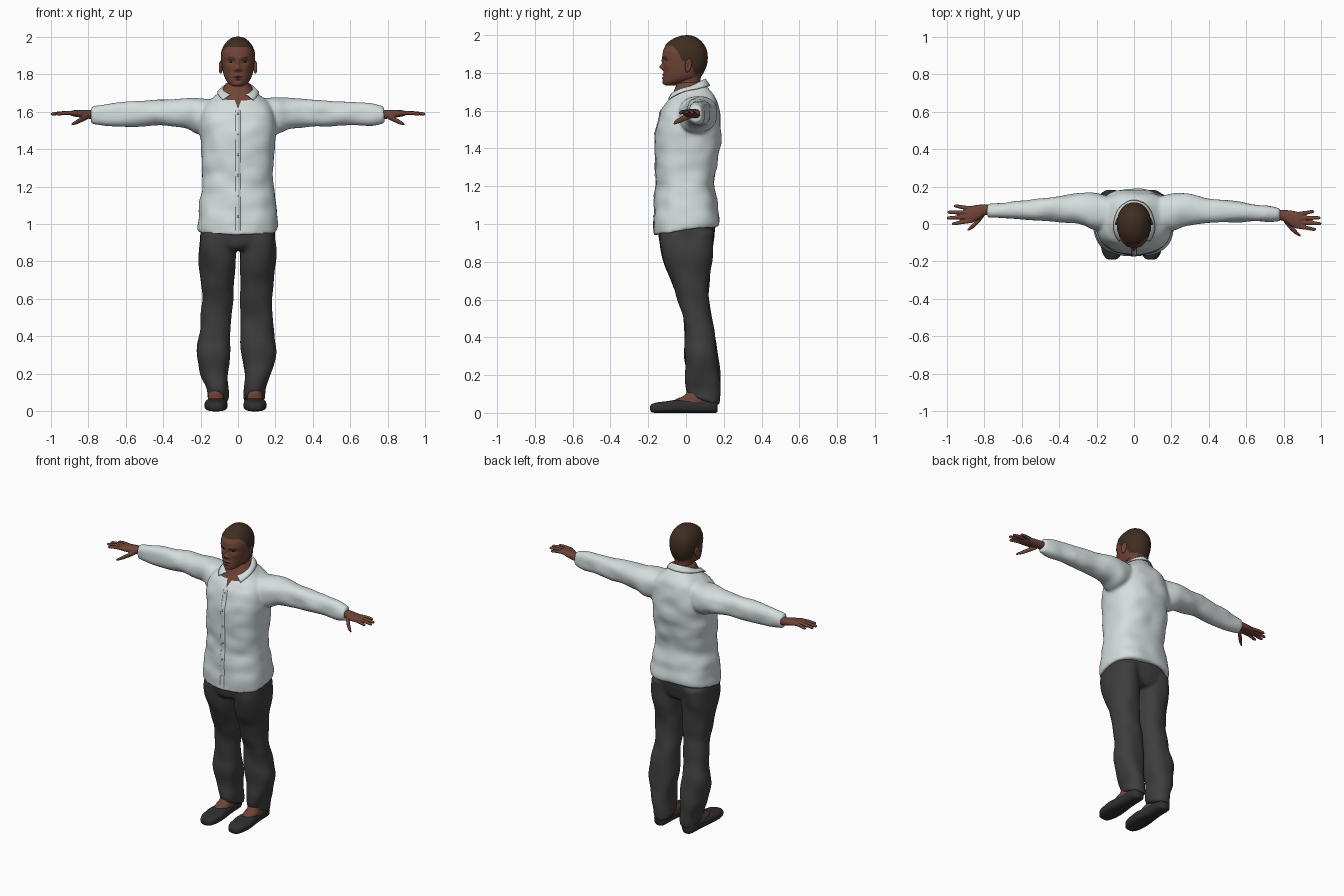
import bpy, bmesh, math
from mathutils import Vector, noise
from mathutils.bvhtree import BVHTree

if "Cube" in bpy.data.objects:
    bpy.data.objects.remove(bpy.data.objects["Cube"])


def material(name, r, g, b):
    m = bpy.data.materials.new(name)
    m.diffuse_color = (r, g, b, 1)
    m.use_nodes = True
    m.node_tree.nodes["Principled BSDF"].inputs["Base Color"].default_value = m.diffuse_color
    return m


SHIRT = material("pale shirt cloth", 0.66, 0.73, 0.73)
TROUSER = material("charcoal trouser cloth", 0.048, 0.048, 0.048)
SKIN = material("brown skin", 0.16, 0.058, 0.038)
HAIR = material("dark brown hair", 0.05, 0.026, 0.015)
SHOE = material("black leather", 0.03, 0.029, 0.029)
LIPS = material("dark lips", 0.11, 0.036, 0.028)
EYE = material("eye white", 0.4, 0.36, 0.33)
IRIS = material("dark iris", 0.01, 0.007, 0.005)
BUTTON = material("grey button", 0.35, 0.37, 0.38)


def finish(name, bm, *mats):
    bmesh.ops.recalc_face_normals(bm, faces=bm.faces[:])
    me = bpy.data.meshes.new(name)
    bm.to_mesh(me)
    bm.free()
    for m in mats:
        me.materials.append(m)
    me.shade_smooth()
    ob = bpy.data.objects.new(name, me)
    bpy.context.collection.objects.link(ob)
    return ob


def spline(secs, i, t):
    # Catmull-Rom value between section i and i + 1
    p0, p1 = secs[max(i - 1, 0)], secs[i]
    p2, p3 = secs[i + 1], secs[min(i + 2, len(secs) - 1)]
    return [0.5 * (2 * b + (c - a) * t + (2 * a - 5 * b + 4 * c - d) * t * t
                   + (3 * b - a - 3 * c + d) * t ** 3) for a, b, c, d in zip(p0, p1, p2, p3)]


def loft(bm, axis, secs, n=32, sub=5, p=2.3):
    # sections: position on axis, two centres, two half-widths
    rows = [spline(secs, i, k / sub) for i in range(len(secs) - 1) for k in range(sub)] + [secs[-1]]
    rings = []
    for t, a, b, ra, rb in rows:
        ring = []
        for j in range(n):
            w = 2 * math.pi * j / n
            c, s = math.cos(w), math.sin(w)
            u = a + ra * math.copysign(abs(c) ** (2 / p), c)
            v = b + rb * math.copysign(abs(s) ** (2 / p), s)
            ring.append(bm.verts.new({'z': (u, v, t), 'x': (t, u, v), 'y': (u, t, v)}[axis]))
        rings.append(ring)
    for r, q in zip(rings, rings[1:]):
        for j in range(n):
            bm.faces.new((r[j], r[(j + 1) % n], q[(j + 1) % n], q[j]))
    bm.faces.new(rings[0])
    bm.faces.new(rings[-1])


def fuse(ob, voxel, smooth, amp=0, freq=(1, 1, 1)):
    # weld overlapping volumes, relax the seams, add soft cloth folds
    bpy.context.view_layer.objects.active = ob
    m = ob.modifiers.new("weld", 'REMESH')
    m.mode, m.voxel_size = 'VOXEL', voxel
    bpy.ops.object.modifier_apply(modifier=m.name)
    m = ob.modifiers.new("relax", 'SMOOTH')
    m.factor, m.iterations = 0.5, smooth
    bpy.ops.object.modifier_apply(modifier=m.name)
    if amp:
        moves = [v.normal * amp * noise.noise(Vector(a * b for a, b in zip(v.co, freq))) for v in ob.data.vertices]
        for v, d in zip(ob.data.vertices, moves):
            v.co += d
    ob.data.shade_smooth()


def tree(ob):
    return BVHTree.FromPolygons([v.co for v in ob.data.vertices], [p.vertices[:] for p in ob.data.polygons])


def front_y(bvh, x, z):
    return bvh.ray_cast(Vector((x, -1, z)), Vector((0, 1, 0)))[0].y


# shirt: torso and both sleeves welded
bm = bmesh.new()
torso = [(0.965, -.17, .175, .213), (1.0, -.172, .178, .215), (1.1, -.163, .165, .206), (1.2, -.158, .15, .19),
         (1.3, -.16, .165, .19), (1.4, -.162, .178, .196), (1.5, -.157, .185, .202), (1.58, -.14, .18, .2),
         (1.64, -.108, .167, .175), (1.68, -.078, .147, .13), (1.72, -.056, .115, .08), (1.75, -.05, .1, .062)]
loft(bm, 'z', [(z, 0, (f + b) / 2, w, (b - f) / 2) for z, f, b, w in torso], 64, 5, 2.5)
for v in bm.verts:  # hem hangs lower at the front
    v.co.z += 0.14 * v.co.y * min(1, max(0, (1.15 - v.co.z) / 0.17))
sleeve = [(.08, .05, 1.59, .08, .08), (.2, .062, 1.577, .1, .097), (.28, .075, 1.59, .085, .081),
          (.4, .072, 1.592, .068, .07), (.5, .067, 1.589, .059, .067), (.6, .063, 1.586, .05, .064),
          (.7, .057, 1.584, .042, .056), (.775, .052, 1.583, .035, .046), (.782, .052, 1.583, .033, .044)]
for s in (-1, 1):
    loft(bm, 'x', [(s * x, y + (.018 * x / .8 if s < 0 else 0), z, a, b) for x, y, z, a, b in sleeve], 40)
shirt = finish("shirt", bm, SHIRT, SKIN)
fuse(shirt, 0.009, 6, 0.009, (9, 9, 13))
bm = bmesh.new()  # cut the open neck as clean skin-coloured faces
bm.from_mesh(shirt.data)
for co, no in (((0, 0, 1.615), (1, 0, -.38)), ((0, 0, 1.615), (-1, 0, -.38)), ((0, 0, 1.705), (0, -.5, 1))):
    near = [f for f in bm.faces if f.calc_center_median().z > 1.6 and abs(f.calc_center_median().x) < .12]
    geom = near + list({e for f in near for e in f.edges}) + list({v for f in near for v in f.verts})
    bmesh.ops.bisect_plane(bm, geom=geom, plane_co=co, plane_no=no)
for f in bm.faces:
    c = f.calc_center_median()
    vee = c.y < 0 and c.z > 1.615 and abs(c.x) < .38 * (c.z - 1.615)
    f.material_index = int(vee or (c.z > 1.705 + .5 * c.y and abs(c.x) < .1))
    f.smooth = True
bm.to_mesh(shirt.data)
bm.free()
body = tree(shirt)

# collar folded over around the neck
bm = bmesh.new()
rows = []
for i in range(49):
    w = math.radians(-156 + 312 * i / 48)
    f = max(0, (abs(math.degrees(w)) - 85) / 71) ** 1.5
    x, y = .067 * math.sin(w), .022 + .08 * math.cos(w)
    top = Vector((x, y, 1.717 + .5 * y))
    low = Vector((x * 1.32 + math.copysign(.04 * f, x), .022 + (y - .022) * 1.3, top.z - .036 - .012 * f))
    row = [bm.verts.new(top)]
    for k in (.35, .7, 1):
        p = top.lerp(low, k)
        loc, nor, _, _ = body.find_nearest(p)
        row.append(bm.verts.new(loc + nor * max(.008, (p - loc).dot(nor))))
    rows.append(row)
for r, q in zip(rows, rows[1:]):
    for j in range(3):
        bm.faces.new((r[j], r[j + 1], q[j + 1], q[j]))
collar = finish("collar", bm, SHIRT)
m = collar.modifiers.new("thickness", 'SOLIDIFY')
m.thickness, m.offset = .006, 0

# button placket and buttons following the shirt front
bm = bmesh.new()
rows = []
for i in range(61):
    z = .965 + .64 * i / 60
    rows.append([bm.verts.new((x, front_y(body, x, z) - d, z))
                 for x, d in ((-.014, -.002), (-.013, .004), (.013, .004), (.014, -.002))])
for r, q in zip(rows, rows[1:]):
    for j in range(3):
        bm.faces.new((r[j], r[j + 1], q[j + 1], q[j]))
placket = finish("button_placket", bm, SHIRT)
bm = bmesh.new()
for i in range(6):
    z = 1.04 + .11 * i
    g = bmesh.ops.create_uvsphere(bm, u_segments=12, v_segments=8, radius=.006)
    for v in g["verts"]:
        v.co = Vector((v.co.x, v.co.y * .4 + front_y(body, 0, z) - .005, v.co.z + z))
finish("shirt_buttons", bm, BUTTON)

# trousers: hips and both legs welded
bm = bmesh.new()
loft(bm, 'z', [(.86, 0, 0, .15, .11), (.89, 0, .002, .195, .138), (.95, 0, .003, .204, .152), (1.03, 0, .004, .195, .15)], 48)
leg = [(.96, .012, .2, -.14, .15), (.85, .01, .207, -.132, .142), (.75, .013, .2, -.1, .128), (.68, .016, .194, -.07, .12),
       (.6, .02, .188, -.04, .12), (.5, .026, .192, -.012, .135), (.4, .028, .204, -.008, .157), (.3, .031, .206, -.005, .17),
       (.2, .04, .186, 0, .176), (.12, .04, .158, .0, .178), (.065, .044, .154, .01, .18)]
for s in (-1, 1):
    loft(bm, 'z', [(z, s * (a + b) / 2 - .011 * min(1, max(0, (.9 - z) / .5)), (f + k) / 2, (b - a) / 2, (k - f) / 2)
                   for z, a, b, f, k in leg], 40)
for v in bm.verts:  # cuffs lift over the instep
    if v.co.z < .12:
        v.co.z -= .25 * (v.co.y - .09) * (.12 - v.co.z) / .055
trousers = finish("trousers", bm, TROUSER)
fuse(trousers, .009, 4, .012, (9, 9, 8))

# feet and slip-on shoes
shoe = [(-.19, .018, .036, .014), (-.182, .003, .046, .034), (-.15, 0, .056, .053), (-.1, 0, .062, .061), (-.05, 0, .07, .06),
        (0, 0, .07, .053), (.07, 0, .075, .046), (.13, 0, .08, .045), (.155, 0, .075, .038), (.168, .005, .06, .022)]
for s, side in ((-1, "right"), (1, "left")):
    cx = s * .104 - .013
    bm = bmesh.new()
    loft(bm, 'y', [(y, cx, (a + b) / 2, w, (b - a) / 2) for y, a, b, w in shoe], 32, 4, 2.8)
    for v in bm.verts:
        v.co.z = max(0, v.co.z)
    finish(side + "_shoe", bm, SHOE)
    bm = bmesh.new()
    loft(bm, 'z', [(.03, cx, .03, .046, .1), (.07, cx, .033, .044, .09), (.095, cx, .06, .04, .066), (.16, cx, .085, .038, .05)])
    finish(side + "_foot", bm, SKIN)

# hands: palm, four fingers and thumb welded
palm = [(.75, .05, 1.583, .026, .025), (.8, .045, 1.585, .03, .023), (.84, .03, 1.588, .042, .02),
        (.88, .02, 1.591, .044, .016), (.9, .02, 1.592, .036, .009)]
thumb = [(.8, .025, 1.575, .015, .014), (.83, -.01, 1.56, .017, .014), (.86, -.04, 1.545, .014, .012), (.888, -.062, 1.532, .006, .006)]
fingers = [(-.012, -.028, .972), (.01, .002, 1.0), (.032, .033, .996), (.052, .066, .962)]
for s, side in ((-1, "right"), (1, "left")):
    bm = bmesh.new()
    parts = [palm, thumb]
    for a, b, tip in fingers:
        parts.append([(.86, a, 1.592, .011, .011), ((.86 + tip) / 2, (a + b) / 2, 1.593, .0105, .01),
                      (tip - .012, b, 1.588, .009, .0085), (tip, b, 1.586, .004, .004)])
    for part in parts:
        loft(bm, 'x', [(s * x, y + (.03 if s < 0 else 0), z, a, b) for x, y, z, a, b in part], 20)
    fuse(finish(side + "_hand", bm, SKIN), .004, 2)

# neck
bm = bmesh.new()
loft(bm, 'z', [(1.66, 0, .02, .056, .068), (1.7, 0, .018, .055, .066), (1.75, 0, .017, .056, .06), (1.8, 0, .02, .06, .06), (1.84, 0, .02, .055, .055)])
finish("neck", bm, SKIN)

# head: lofted skull with soft bumps for the features
skull = [(1.733, -.105, -.06, .018), (1.74, -.116, -.03, .036), (1.755, -.12, .02, .054), (1.775, -.12, .074, .068),
         (1.8, -.119, .09, .077), (1.83, -.119, .104, .083), (1.86, -.121, .111, .087), (1.89, -.124, .112, .089),
         (1.92, -.12, .107, .086), (1.95, -.103, .092, .074), (1.975, -.072, .068, .054), (1.99, -.038, .042, .034),
         (1.996, -.008, .018, .014), (1.997, .003, .007, .002)]
bumps = [(0, 1.862, .009, .018, .008), (0, 1.831, .011, .013, .022), (.014, 1.823, .008, .008, .01), (.036, 1.887, .022, .008, .005),
         (.036, 1.866, .017, .010, -.010), (0, 1.79, .02, .006, .007), (0, 1.781, .024, .003, -.004),
         (0, 1.773, .018, .006, .008), (0, 1.749, .018, .011, .006), (.05, 1.835, .018, .018, .004)]
hairline = [(-.2, 1.943), (-.07, 1.943), (-.045, 1.915), (-.02, 1.865), (.025, 1.86), (.04, 1.8), (.2, 1.77)]


def hair_z(y):
    for (a, p), (b, q) in zip(hairline, hairline[1:]):
        if y <= b:
            return p + (q - p) * (y - a) / (b - a)


bm = bmesh.new()
loft(bm, 'z', [(z, 0, (f + b) / 2, w, (b - f) / 2) for z, f, b, w in skull], 128, 9, 2.15)
for v in bm.verts:
    x, y, z = v.co
    if y < -.02:
        for bx, bz, sx, sz, amp in bumps:
            for c in {bx, -bx}:
                v.co.y -= amp * math.exp(-((x - c) / sx) ** 2 - ((z - bz) / sz) ** 2) * min(1, (-.02 - y) / .05)
    if z > hair_z(y):
        v.co += (v.co - Vector((0, 0, 1.87))).normalized() * .003
for f in bm.faces:
    x, y, z = f.calc_center_median()
    ax = abs(x)
    if z > hair_z(y) + .001:
        f.material_index = 1
    elif y < -.05 and .016 < ax < .054 and abs(z - 1.889 + 4 * (ax - .037) ** 2) < .0035:
        f.material_index = 1  # eyebrows
    elif y < -.08 and (x / .026) ** 2 + ((z - 1.781) / .013) ** 2 < 1:
        f.material_index = 2
head = finish("head", bm, SKIN, HAIR, LIPS)
face = tree(head)

# eyes and ears
for s, side in ((-1, "right"), (1, "left")):
    bm = bmesh.new()
    bmesh.ops.create_uvsphere(bm, u_segments=24, v_segments=16, radius=1)
    for f in bm.faces:
        c = f.calc_center_median()
        f.material_index = int(c.y < 0 and math.hypot(c.x * 2, c.z) < .95)
    eye = finish(side + "_eye", bm, EYE, IRIS)
    eye.scale = (.014, .008, .0065)
    eye.location = (s * .036, front_y(face, s * .036, 1.866) + .005, 1.866)
    eye.rotation_euler.z = s * .3

    bm = bmesh.new()
    bmesh.ops.create_uvsphere(bm, u_segments=24, v_segments=16, radius=1)
    for v in bm.verts:  # hollow the outer face and narrow the lobe
        r = math.hypot(v.co.y, v.co.z)
        if v.co.x * s > 0:
            v.co.x *= .2 + 1.0 * min(1, r * 1.2)
        v.co.y *= .82 + .18 * v.co.z
    ear = finish(side + "_ear", bm, SKIN)
    ear.scale = (.010, .022, .036)
    ear.location = (s * .091, .012, 1.838)
    ear.rotation_euler = (-.2, 0, s * .35)
